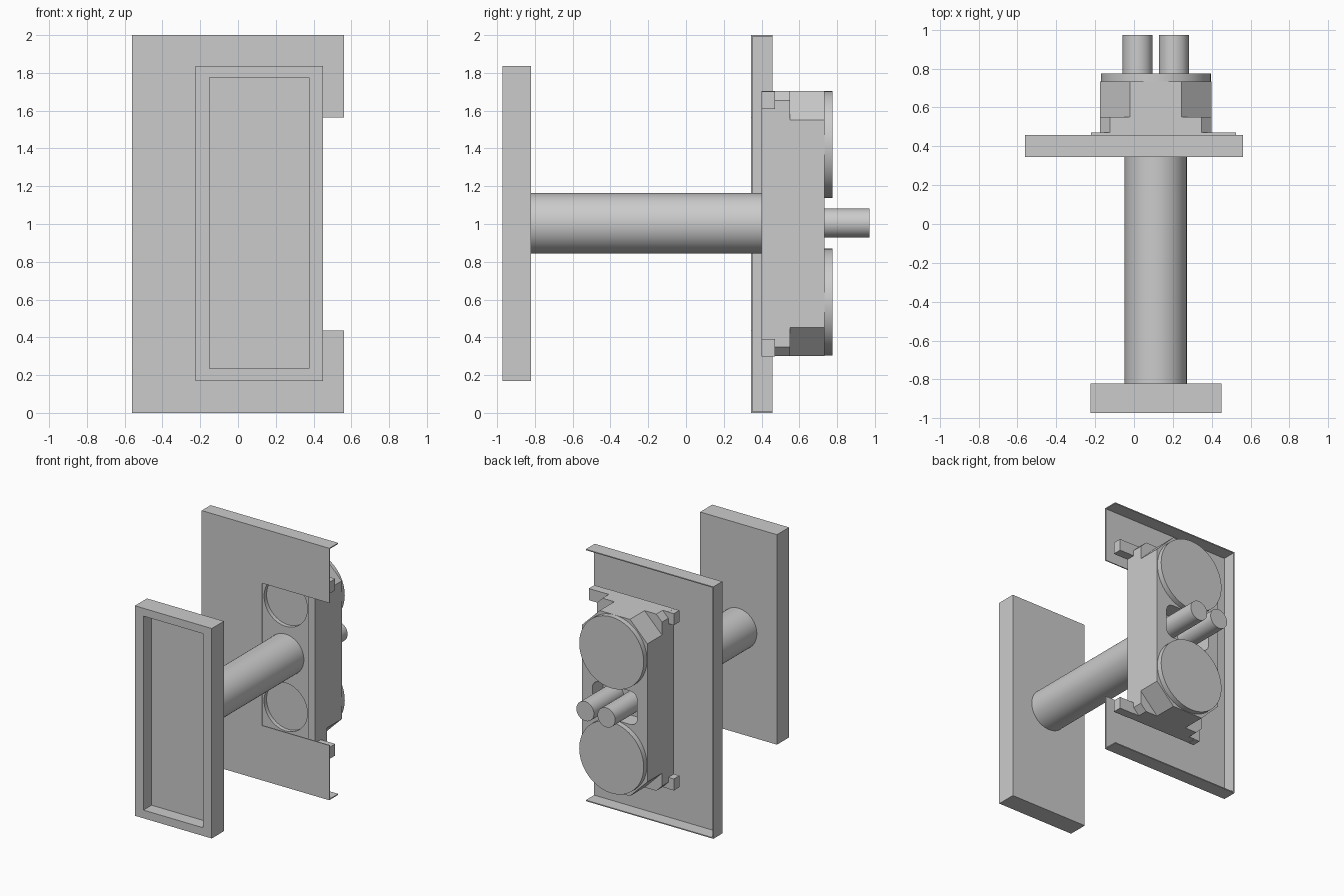
import bpy, bmesh, math
from mathutils import Matrix, Vector

if "Cube" in bpy.data.objects:
    bpy.data.objects.remove(bpy.data.objects["Cube"])

CX, CZ = 0.112, 1.0     # centre line of the mechanism


def to_object(name, bm):
    bmesh.ops.recalc_face_normals(bm, faces=bm.faces)
    me = bpy.data.meshes.new(name)
    bm.to_mesh(me)
    bm.free()
    ob = bpy.data.objects.new(name, me)
    bpy.context.collection.objects.link(ob)
    return ob


def prism(name, pts, y0, y1):
    """Extrude an x-z outline along y."""
    bm = bmesh.new()
    face = bm.faces.new([bm.verts.new((x, y0, z)) for x, z in pts])
    ext = bmesh.ops.extrude_face_region(bm, geom=[face])
    verts = [g for g in ext['geom'] if isinstance(g, bmesh.types.BMVert)]
    bmesh.ops.translate(bm, vec=(0, y1 - y0, 0), verts=verts)
    return to_object(name, bm)


def box(name, x0, x1, y0, y1, z0, z1):
    return prism(name, [(x0, z0), (x1, z0), (x1, z1), (x0, z1)], y0, y1)


def rod(name, x, z, r, y0, y1):
    n = 64
    ob = prism(name, [(x + r * math.cos(2 * math.pi * i / n),
                       z + r * math.sin(2 * math.pi * i / n)) for i in range(n)], y0, y1)
    bpy.context.view_layer.objects.active = ob
    ob.select_set(True)
    bpy.ops.object.shade_smooth_by_angle(angle=math.radians(30))
    ob.select_set(False)
    return ob


def chamfered(x0, x1, z0, z1, c):
    return [(x0 + c, z0), (x1 - c, z0), (x1, z0 + c), (x1, z1 - c),
            (x1 - c, z1), (x0 + c, z1), (x0, z1 - c), (x0, z0 + c)]


def rounded(x0, x1, z0, z1, r, n=6):
    pts = []
    for k, (x, z) in enumerate([(x1 - r, z1 - r), (x0 + r, z1 - r), (x0 + r, z0 + r), (x1 - r, z0 + r)]):
        for i in range(n + 1):
            a = math.pi / 2 * (k + i / n)
            pts.append((x + r * math.cos(a), z + r * math.sin(a)))
    return pts


def cut(ob, *cutters):
    for c in cutters:
        c.hide_render = True
        m = ob.modifiers.new('cut', 'BOOLEAN')
        m.operation = 'DIFFERENCE'
        m.solver = 'EXACT'
        m.object = c
    bpy.context.view_layer.update()
    me = bpy.data.meshes.new_from_object(ob.evaluated_get(bpy.context.evaluated_depsgraph_get()))
    ob.modifiers.clear()
    ob.data = me
    for c in cutters:
        bpy.data.objects.remove(c)


# Front pull panel with recessed face
panel = box('front_panel', -0.225, 0.45, -0.972, -0.82, 0.17, 1.837)
cut(panel, box('panel_cutter', -0.15, 0.375, -1.1, -0.87, 0.235, 1.775))

# Connecting tube
rod('connecting_tube', CX, CZ + 0.003, 0.16, -0.83, 0.45)

# Sheet plate, notched from the right, with three folded flanges
prism('mounting_plate', [(-0.56, 0), (0.56, 0), (0.56, 0.435), (-0.03, 0.435),
                         (-0.03, 1.565), (0.56, 1.565), (0.56, 2), (-0.56, 2)], 0.345, 0.353)
box('top_flange', -0.56, 0.56, 0.345, 0.457, 1.992, 2.0)
box('bottom_flange', -0.56, 0.56, 0.345, 0.457, 0, 0.008)
box('side_flange', -0.56, -0.552, 0.345, 0.457, 0, 2)

# Mechanism housing in three steps, with growing corner chamfers
X0, X1, Z0, Z1 = -0.174, 0.398, 0.3, 1.703
base = box('housing_base', X0, X1, 0.40, 0.47, Z0, Z1)
cut(base, box('recess_cutter', X0 + 0.06, X1 - 0.06, 0.3, 0.438, Z0 + 0.06, Z1 - 0.06),
    *[rod('hole_cutter', CX, CZ + s * 0.415, 0.19, 0.3, 0.5) for s in (-1, 1)])
prism('housing_middle', chamfered(X0, X1, Z0, Z1, 0.05), 0.47, 0.55)
back = prism('housing_back', chamfered(X0, X1, Z0, Z1, 0.153), 0.55, 0.733)
cut(back, prism('slot_cutter', rounded(-0.085, 0.309, 0.87, 1.135, 0.06), 0.6, 0.9))

# Corner tabs and round covers, top and bottom
for s, n in ((-1, 'lower'), (1, 'upper')):
    z0, z1 = sorted((CZ + s * 0.61, CZ + s * 0.702))
    box(n + '_right_tab', X1, 0.525, 0.40, 0.47, z0, z1)
    box(n + '_left_tab', -0.222, X0, 0.40, 0.47, z0, z1)
    rod(n + '_round_cover', CX, CZ + 0.003 + s * 0.417, 0.283, 0.73, 0.775)

# Twin rear pins
for s, n in ((-1, 'left'), (1, 'right')):
    rod(n + '_pin', CX + s * 0.093, CZ + 0.005, 0.077, 0.59, 0.972)
